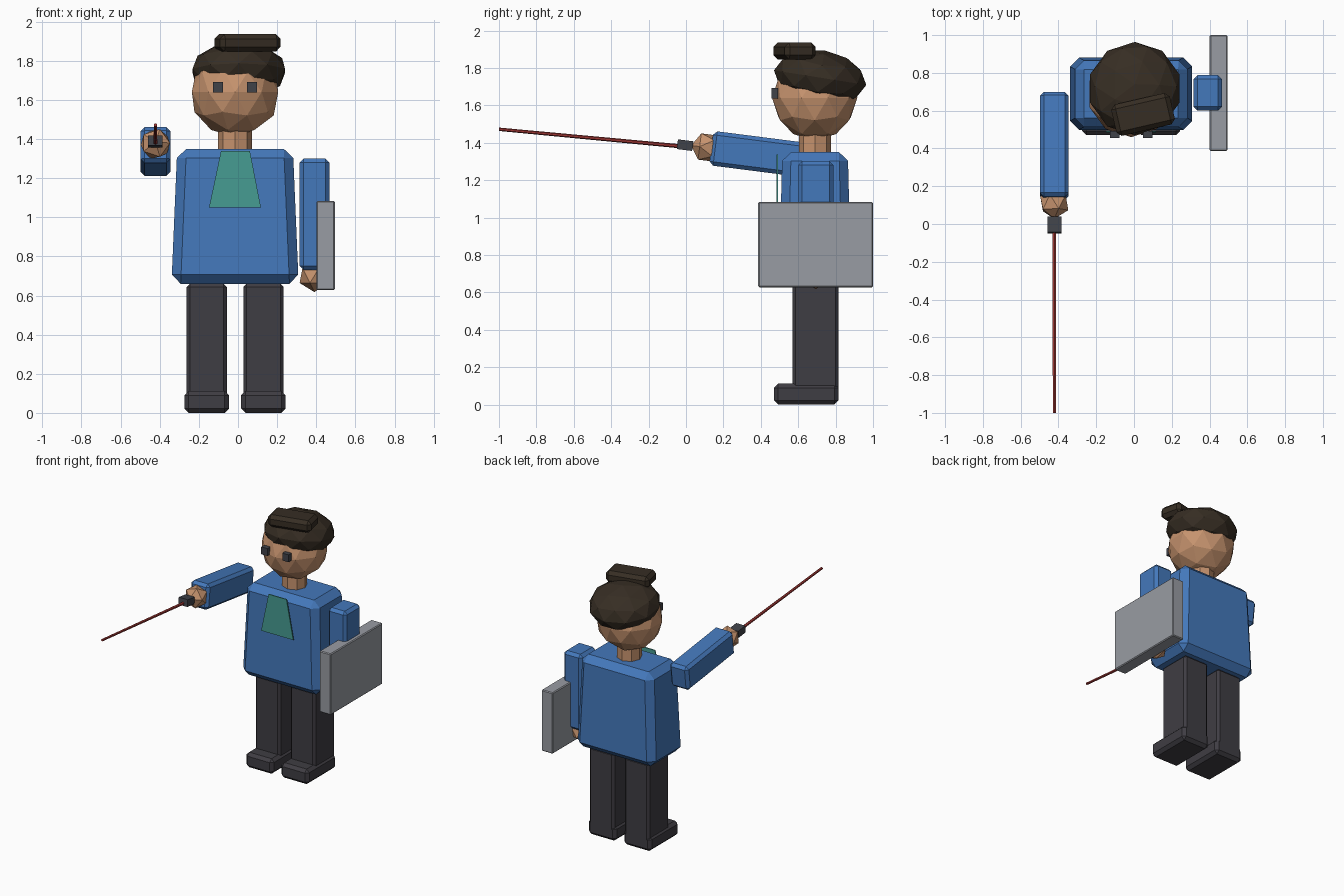
import bpy, bmesh, math
from mathutils import Matrix, Vector

if "Cube" in bpy.data.objects:
    bpy.data.objects.remove(bpy.data.objects["Cube"])


def mat(name, r, g, b):
    """Flat material from display-space 0-255 colour, stored as linear."""
    lin = [(c / 255 / 12.92 if c < 10 else ((c / 255 + 0.055) / 1.055) ** 2.4) for c in (r, g, b)]
    m = bpy.data.materials.new(name)
    m.diffuse_color = (*lin, 1)
    m.use_nodes = True
    m.node_tree.nodes["Principled BSDF"].inputs["Base Color"].default_value = m.diffuse_color
    return m


BLUE = mat("jacket blue", 68, 120, 187)
TEAL = mat("shirt teal", 70, 156, 146)
TROUSER = mat("trouser charcoal", 63, 61, 67)
SKIN = mat("skin", 198, 147, 110)
HAIR = mat("hair brown", 54, 45, 35)
GREY = mat("case grey", 153, 156, 163)
DARK = mat("dark grey", 64, 66, 73)
RED = mat("stick red", 160, 55, 52)


def finish(name, bm, material, matrix=Matrix()):
    bm.transform(matrix)
    bmesh.ops.recalc_face_normals(bm, faces=bm.faces)
    me = bpy.data.meshes.new(name)
    bm.to_mesh(me)
    bm.free()
    me.materials.append(material)
    ob = bpy.data.objects.new(name, me)
    bpy.context.collection.objects.link(ob)
    return ob


def box(name, centre, size, material, bevel=0.0, rot=Matrix(), taper=(1, 1)):
    """Chamfered box; taper scales the top in x and y."""
    bm = bmesh.new()
    bmesh.ops.create_cube(bm, size=1)
    bmesh.ops.scale(bm, vec=size, verts=bm.verts)
    for v in bm.verts:
        if v.co.z > 0:
            v.co.x *= taper[0]
            v.co.y *= taper[1]
    if bevel:
        bmesh.ops.bevel(bm, geom=bm.edges[:], offset=bevel, segments=1, affect='EDGES')
    return finish(name, bm, material, Matrix.Translation(centre) @ rot)


def ball(name, centre, radii, material, level, rot=Matrix()):
    """Faceted ball."""
    bm = bmesh.new()
    bmesh.ops.create_icosphere(bm, subdivisions=level, radius=1)
    return finish(name, bm, material, Matrix.Translation(centre) @ rot @ Matrix.Diagonal((*radii, 1)))


def rod(name, a, b, r1, r2, sides, material):
    """Cone or cylinder from a to b."""
    a, b = Vector(a), Vector(b)
    bm = bmesh.new()
    bmesh.ops.create_cone(bm, cap_ends=True, segments=sides, radius1=r1, radius2=r2, depth=(b - a).length)
    rot = (b - a).to_track_quat('Z', 'Y').to_matrix().to_4x4()
    return finish(name, bm, material, Matrix.Translation((a + b) / 2) @ rot)


CX, CY = -0.015, 0.69  # body axis

# Legs and shoes
for side, s in (("right", -1), ("left", 1)):
    x = CX + s * 0.145
    box(side + "_leg", (x, 0.693, 0.36), (0.205, 0.245, 0.60), TROUSER, 0.016)
    box(side + "_shoe", (x, 0.643, 0.056), (0.228, 0.345, 0.112), TROUSER, 0.022)

# Torso and shirt front
box("jacket", (CX, CY, 1.005), (0.65, 0.385, 0.69), BLUE, 0.047, taper=(0.91, 0.91))
bm = bmesh.new()
outline = [(-0.148, 1.05), (0.117, 1.05), (0.061, 1.338), (-0.087, 1.338)]
face = bm.faces.new([bm.verts.new((x, 0.484, z)) for x, z in outline])
ext = bmesh.ops.extrude_face_region(bm, geom=[face])
bmesh.ops.translate(bm, vec=(0, 0.008, 0), verts=[g for g in ext["geom"] if isinstance(g, bmesh.types.BMVert)])
finish("shirt_front", bm, TEAL)

# Neck and head
rod("neck", (CX, CY, 1.32), (CX, CY, 1.48), 0.086, 0.086, 8, SKIN)
ball("head", (CX, 0.688, 1.64), (0.232, 0.228, 0.228), SKIN, 2)
for name, x in (("right_eye", -0.102), ("left_eye", 0.072)):
    box(name, (x, 0.474, 1.664), (0.051, 0.036, 0.055), DARK)

# Hair cap tilted to the back, with bun on top
ball("hair", (0.004, 0.717, 1.748), (0.248, 0.250, 0.148), HAIR, 2, Matrix.Rotation(math.radians(-9), 4, 'X'))
box("hair_bun", (0.048, 0.580, 1.891), (0.318, 0.17, 0.09), HAIR, 0.024, Matrix.Rotation(math.radians(13), 4, 'Z'))

# Raised arm with hand, grip and stick
tilt = Matrix.Rotation(math.radians(-7.3), 4, 'X')
box("right_arm", (-0.422, 0.413, 1.336), (0.153, 0.56, 0.185), BLUE, 0.021, tilt)
ball("right_hand", (-0.422, 0.11, 1.375), (0.083, 0.083, 0.083), SKIN, 1,
     tilt @ Matrix.Rotation(math.radians(90), 4, 'X'))
box("grip", (-0.422, -0.005, 1.387), (0.074, 0.083, 0.052), DARK, 0, tilt)
rod("stick", (-0.422, -0.03, 1.381), (-0.422, -1.0, 1.472), 0.011, 0.009, 6, RED)

# Hanging arm with hand and flat case
box("left_arm", (0.391, 0.694, 1.016), (0.152, 0.187, 0.57), BLUE, 0.021)
ball("left_hand", (0.391, 0.694, 0.702), (0.085, 0.085, 0.085), SKIN, 1)
box("case", (0.448, 0.693, 0.855), (0.094, 0.614, 0.456), GREY, 0.006)
